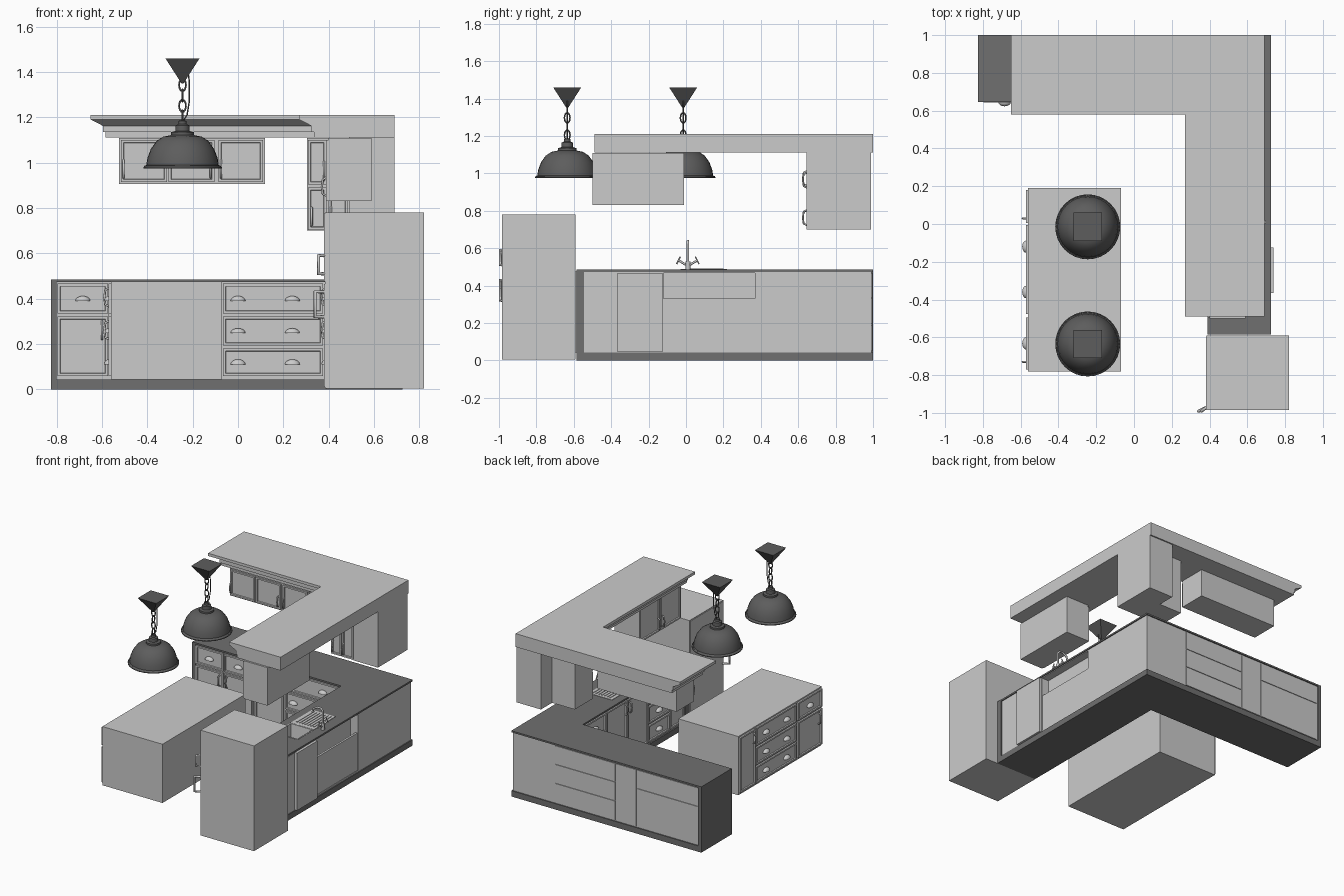
import bpy, bmesh, math
from mathutils import Matrix, Vector

if "Cube" in bpy.data.objects:
    bpy.data.objects.remove(bpy.data.objects["Cube"])


def material(name, v):
    m = bpy.data.materials.new(name)
    m.use_nodes = True
    m.diffuse_color = (v, v, v, 1)
    m.node_tree.nodes["Principled BSDF"].inputs["Base Color"].default_value = (v, v, v, 1)
    return m


LIGHT = material("pale grey paint", 0.6)
DARK = material("dark grey worktop", 0.16)
METAL = material("charcoal metal", 0.11)


def finish(name, bm, mat, smooth=False):
    bmesh.ops.recalc_face_normals(bm, faces=bm.faces)
    me = bpy.data.meshes.new(name)
    bm.to_mesh(me)
    bm.free()
    me.materials.append(mat)
    ob = bpy.data.objects.new(name, me)
    bpy.context.collection.objects.link(ob)
    if smooth:
        bpy.ops.object.select_all(action='DESELECT')
        ob.select_set(True)
        bpy.context.view_layer.objects.active = ob
        bpy.ops.object.shade_smooth_by_angle(angle=math.radians(35))
    return ob


def add_box(bm, x, y, z):
    size = Vector((x[1] - x[0], y[1] - y[0], z[1] - z[0]))
    mid = Vector((sum(x), sum(y), sum(z))) / 2
    bmesh.ops.create_cube(bm, size=1, matrix=Matrix.Translation(mid) @ Matrix.Diagonal(size).to_4x4())
    bm.normal_update()


def box(name, mat, x, y, z):
    bm = bmesh.new()
    add_box(bm, x, y, z)
    return finish(name, bm, mat)


def sink_in(bm, faces, rim, slope, depth):
    """Leave a flat rim round the faces and push the middle inwards."""
    bmesh.ops.inset_region(bm, faces=faces, thickness=rim)
    bm.normal_update()
    bmesh.ops.inset_region(bm, faces=faces, thickness=slope, depth=-depth)


def loft(name, mat, layers):
    """Stack matching outlines, given as (points, height), into a solid."""
    bm = bmesh.new()
    rings = [[bm.verts.new((x, y, z)) for x, y in pts] for pts, z in layers]
    n = len(rings[0])
    bm.faces.new(rings[0])
    bm.faces.new(rings[-1])
    for a, b in zip(rings, rings[1:]):
        for i in range(n):
            bm.faces.new((a[i], a[(i + 1) % n], b[(i + 1) % n], b[i]))
    return finish(name, bm, mat)


def cut(ob, x, y, z):
    tool = box("cutter", LIGHT, x, y, z)
    tool.hide_render = True
    mod = ob.modifiers.new("cut", 'BOOLEAN')
    mod.object, mod.operation, mod.solver = tool, 'DIFFERENCE', 'EXACT'
    bpy.context.view_layer.objects.active = ob
    bpy.ops.object.modifier_apply(modifier=mod.name)
    bpy.data.objects.remove(tool)


def tube(name, mat, pts, r):
    cu = bpy.data.curves.new(name, 'CURVE')
    cu.dimensions, cu.bevel_depth, cu.bevel_resolution = '3D', r, 2
    cu.use_fill_caps = True
    sp = cu.splines.new('POLY')
    sp.points.add(len(pts) - 1)
    for p, co in zip(sp.points, pts):
        p.co = (*co, 1)
    cu.materials.append(mat)
    bpy.context.collection.objects.link(bpy.data.objects.new(name, cu))


# A cabinet front is laid out in (u, out, z): u along the run, out from its plane
def frame_of(axis, plane):
    if axis == 'y':
        return Matrix(((1, 0, 0, 0), (0, -1, 0, plane), (0, 0, 1, 0), (0, 0, 0, 1)))
    return Matrix(((0, -1, 0, plane), (1, 0, 0, 0), (0, 0, 1, 0), (0, 0, 0, 1)))


def door(M, u, z, handle=None, name="cabinet_door"):
    bm = bmesh.new()
    add_box(bm, (u[0] + .004, u[1] - .004), (-.002, .012), (z[0] + .004, z[1] - .004))
    sink_in(bm, [f for f in bm.faces if f.calc_center_median().y > .011], .016, .003, .008)
    bm.transform(M)
    finish(name, bm, LIGHT)
    if handle is not None:
        h = min(.04, (z[1] - z[0]) * .2)
        mid = z[1] - h * 1.6 if z[0] < .5 else z[0] + h * 1.6
        path = [(handle, .01, mid - h), (handle, .026, mid - h * .8),
                (handle, .03, mid), (handle, .026, mid + h * .8), (handle, .01, mid + h)]
        tube("door_handle", LIGHT, [M @ Vector(p) for p in path], .005)


def drawer(M, u, z, cups):
    door(M, u, z, name="drawer_front")
    for c in cups:
        bm = bmesh.new()
        bmesh.ops.create_uvsphere(bm, u_segments=16, v_segments=8, radius=1)
        bmesh.ops.bisect_plane(bm, geom=bm.verts[:] + bm.edges[:] + bm.faces[:],
                               plane_co=(0, 0, 0), plane_no=(0, 0, -1), clear_outer=True)
        bm.transform(M @ Matrix.Translation((c, .01, sum(z) / 2 - .01)) @ Matrix.Diagonal((.033, .022, .022, 1)))
        finish("cup_handle", bm, LIGHT, True)


def drawer_stack(M, u, cups):
    for z in ((.055, .185), (.19, .325), (.33, .47)):
        drawer(M, u, z, cups)


def drawer_over_door(M, u, handle):
    drawer(M, u, (.33, .47), [sum(u) / 2])
    door(M, u, (.055, .325), handle)


def ell(x0, x1, xi, y0, yi, y1):
    return [(x0, yi), (xi, yi), (xi, y0), (x1, y0), (x1, y1), (x0, y1)]


# Base units: plinth, carcass, worktop
base = ell(-.825, .725, .39, -.585, .645, 1.0)
carcass = ell(-.80, .718, .40, -.545, .655, .992)
loft("plinth", DARK, [(base, 0), (base, .043)])
body = loft("base_cabinets", LIGHT, [(carcass, .043), (carcass, .473)])
top = loft("worktop", DARK, [(base, .473), (base, .485)])
box("left_end_panel", DARK, (-.825, -.80), (.645, 1.0), (.043, .473))
box("front_end_panel", DARK, (.39, .725), (-.585, -.545), (.043, .473))
SINK = ((.45, .64), (-.22, -.03))
cut(top, *SINK, (.4, .6))
cut(body, *SINK, (.36, .6))
cut(body, (.66, .8), (-.12, .37), (.055, .468))
box("sink_back_panel", LIGHT, (.70, .715), (-.12, .37), (.055, .33))

# Fronts of the back run
M = frame_of('y', .655)
drawer_over_door(M, (-.80, -.57), -.60)
drawer_over_door(M, (-.57, -.33), -.54)
door(M, (-.32, -.08), (.055, .47), -.11)
drawer_stack(M, (-.07, .38), (0, .24))

# Fronts of the sink run
M = frame_of('x', .40)
door(M, (-.54, -.37), (.055, .47), -.40)
drawer_stack(M, (-.37, -.12), (-.245,))
door(M, (-.12, .125), (.055, .47), .10)
door(M, (.125, .37), (.055, .47), .15)
drawer_over_door(M, (.37, .63), .40)

# Back panels of the base units
for z in ((.05, .19), (.195, .33), (.335, .468)):
    box("drawer_back", LIGHT, (-.12, .37), (.99, .997), z)
for x, z in (((-.29, -.125), (.05, .468)), ((-.79, -.295), (.05, .33)), ((-.79, -.295), (.335, .468))):
    box("unit_back", LIGHT, x, (.99, .997), z)
box("side_back", LIGHT, (.71, .738), (-.365, -.125), (.045, .468))
box("side_back_narrow", LIGHT, (.71, .722), (-.54, -.37), (.045, .468))

# Sink basin, drainer and tap
bm = bmesh.new()
add_box(bm, *SINK, (.365, .487))
sink_in(bm, [f for f in bm.faces if f.calc_center_median().z > .48], .012, .012, .1)
finish("sink_basin", bm, LIGHT)
box("drainer", LIGHT, (.45, .64), (-.03, .22), (.484, .488))
for i in range(7):
    x = .475 + i * .023
    box("drainer_rib", LIGHT, (x, x + .008), (0, .2), (.487, .492))
tube("tap_spout", LIGHT, [(.685, .01, .48), (.685, .01, .62), (.67, .01, .638), (.64, .01, .638),
                          (.61, .01, .62), (.60, .01, .59)], .007)
tube("tap_base", LIGHT, [(.685, .01, .48), (.685, .01, .53)], .014)
for s in (-1, 1):
    tube("tap_arm", LIGHT, [(.685, .01, .505), (.685, .01 + s * .05, .535)], .006)
    tube("tap_cross", LIGHT, [(.685, .01 + s * .04, .555), (.685, .01 + s * .06, .515)], .004)

# Island
box("island", LIGHT, (-.56, -.07), (-.78, .19), (.043, .476))
M = frame_of('x', -.56)
door(M, (0, .185), (.055, .47), .03)
drawer_stack(M, (-.48, 0), (-.12, -.36))
drawer_over_door(M, (-.775, -.49), -.73)

# Fridge
box("fridge", LIGHT, (.385, .82), (-.985, -.59), (.004, .78))
for z, hz, out in (((.01, .465), (.31, .44), .34), ((.475, .775), (.5, .6), .355)):
    box("fridge_door", LIGHT, (.38, .386), (-.98, -.595), z)
    tube("fridge_handle", LIGHT, [(.385, -.97, hz[0] + .01), (out, -.992, hz[0] + .01),
                                  (out, -.992, hz[1] - .01), (.385, -.97, hz[1] - .01)], .008)

# Wall cupboards
box("back_wall_cupboard", LIGHT, (-.525, .12), (.655, .86), (.905, 1.11))
M = frame_of('y', .655)
for u, h in (((-.52, -.31), -.505), ((-.31, -.10), -.12), ((-.09, .115), -.075)):
    door(M, u, (.91, 1.105), h)
box("corner_cupboard", LIGHT, (.49, .69), (.645, .99), (.70, 1.12))
box("narrow_cupboard", LIGHT, (.305, .49), (.655, .86), (.70, 1.11))
door(M, (.305, .395), (.70, .895), .325)
door(M, (.305, .395), (.90, 1.105), .38)
door(M, (.395, .49), (.70, 1.105), .41)
box("side_wall_cupboard", LIGHT, (.40, .59), (-.5, -.01), (.83, 1.11))
M = frame_of('x', .40)
door(M, (-.5, -.255), (.83, 1.105), -.28)
door(M, (-.255, -.01), (.83, 1.105), -.23)


# Stepped cornice
def step(d):
    return ell(-.65 + d, .69, .27 + d, -.49, .58 + d, 1.0)


loft("cornice", LIGHT, [(step(.065), 1.112), (step(.065), 1.135), (step(.055), 1.135),
                        (step(.055), 1.162), (step(.005), 1.188), (step(0), 1.19), (step(0), 1.21)])

# Pendant lamps
SHADE = [(.165, .985), (.172, .975), (.172, .98), (.16, .99), (.155, 1.02), (.14, 1.06), (.115, 1.095),
         (.085, 1.115), (.05, 1.122), (.05, 1.135), (.032, 1.14), (.03, 1.165), (.018, 1.17), (.018, 1.185), (0, 1.186)]
for y in (-.015, -.635):
    C = Matrix.Translation((-.245, y, 0))
    bm = bmesh.new()
    vs = [bm.verts.new((r, 0, z)) for r, z in SHADE]
    es = [bm.edges.new(p) for p in zip(vs, vs[1:])]
    bmesh.ops.spin(bm, geom=vs + es, axis=(0, 0, 1), cent=(0, 0, 0), angle=math.tau, steps=32)
    bmesh.ops.remove_doubles(bm, verts=bm.verts, dist=.0005)
    bm.transform(C)
    ob = finish("lamp_shade", bm, METAL, True)
    ob.modifiers.new("thickness", 'SOLIDIFY').thickness = .004
    bm = bmesh.new()
    bmesh.ops.create_cone(bm, segments=4, radius1=.006, radius2=.106, depth=.11, cap_ends=True,
                          matrix=C @ Matrix.Translation((0, 0, 1.405)) @ Matrix.Rotation(math.pi / 4, 4, 'Z'))
    finish("ceiling_mount", bm, METAL)
    for i in range(4):
        ring = [(math.cos(a * math.tau / 16) * .015, math.sin(a * math.tau / 16) * .027) for a in range(17)]
        z = 1.205 + i * .046
        tube("chain_link", METAL, [(-.245 + (p if i % 2 else 0), y + (0 if i % 2 else p), z + q) for p, q in ring], .004)
    tube("lamp_cable", METAL, [(-.245, y, 1.18), (-.225, y, 1.21), (-.215, y, 1.27),
                               (-.215, y, 1.36), (-.22, y, 1.4)], .003)
